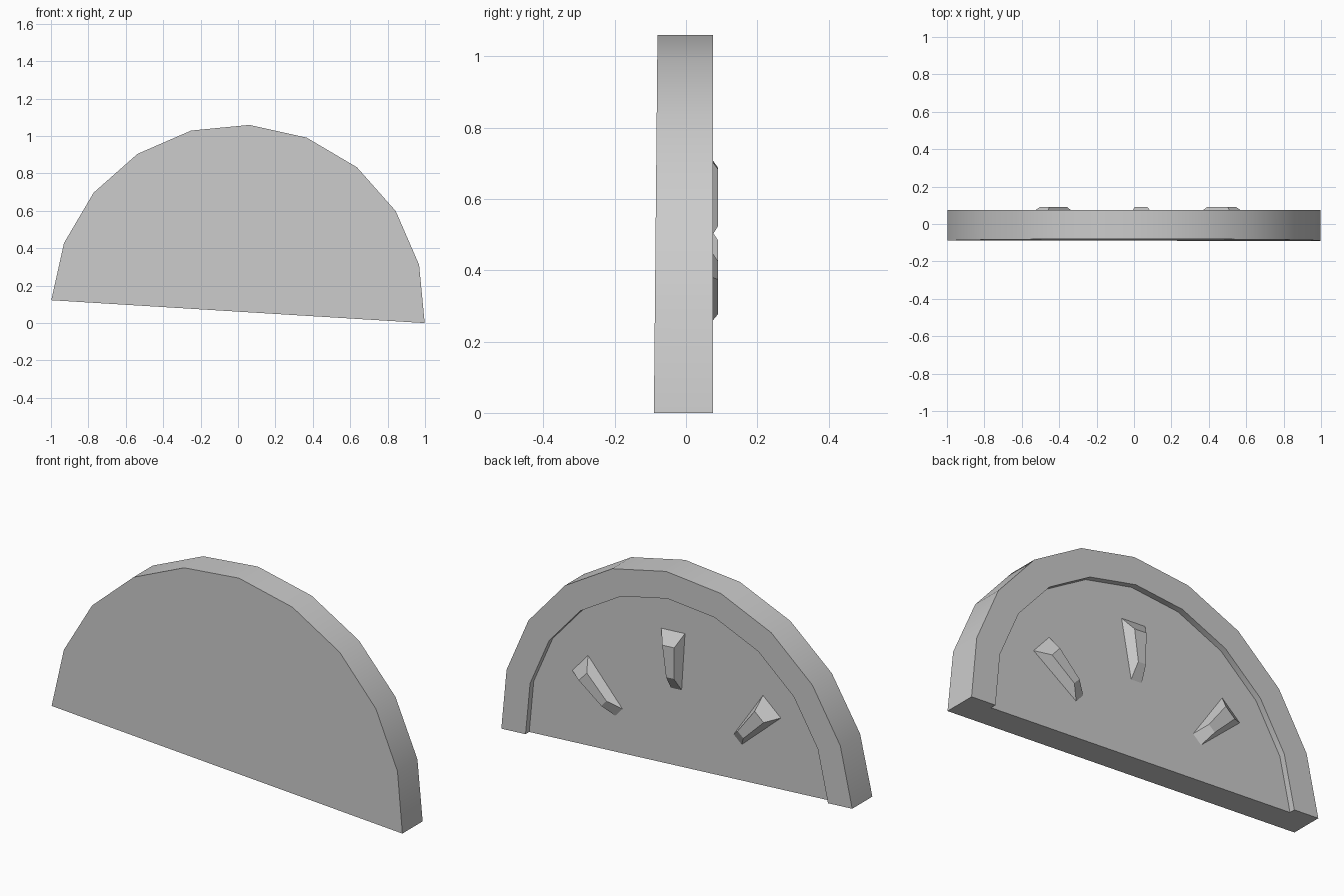
import bpy, bmesh
from math import radians, pi, cos, sin
from mathutils import Vector, Matrix

if "Cube" in bpy.data.objects:
    bpy.data.objects.remove(bpy.data.objects["Cube"], do_unlink=True)

TILT = radians(-3.5)      # the whole slice leans to one side
CENTRE = Vector((0, 0, 0.061))
FRONT, BACK, FLOOR, SEED_TOP = -0.09, 0.075, 0.045, 0.09
STEPS = 10

mat = bpy.data.materials.new("plain grey")
mat.use_nodes = True
grey = (0.6, 0.6, 0.6, 1)
mat.diffuse_color = grey
mat.node_tree.nodes["Principled BSDF"].inputs["Base Color"].default_value = grey


def finish(bm, name, smooth):
    bmesh.ops.recalc_face_normals(bm, faces=bm.faces)
    mesh = bpy.data.meshes.new(name)
    bm.to_mesh(mesh)
    bm.free()
    obj = bpy.data.objects.new(name, mesh)
    bpy.context.collection.objects.link(obj)
    mesh.materials.append(mat)
    if smooth:
        bpy.ops.object.select_all(action="DESELECT")
        obj.select_set(True)
        bpy.context.view_layer.objects.active = obj
        bpy.ops.object.shade_smooth_by_angle(angle=radians(30))
    return obj


def polar(radius, angle, y):
    return CENTRE + Vector((radius * cos(angle), y, radius * sin(angle)))


# Half-round slice: front disc, outer rind, raised rim and sunken back
bm = bmesh.new()
profile = [(1.0, FRONT), (1.0, BACK), (0.862, BACK), (0.862, FLOOR)]
arcs = [[bm.verts.new(polar(r, TILT + pi * i / STEPS, y)) for i in range(STEPS + 1)]
        for r, y in profile]
bm.faces.new(arcs[0])
bm.faces.new(arcs[-1])
for a, b in zip(arcs, arcs[1:]):
    for i in range(STEPS):
        bm.faces.new((a[i], a[i + 1], b[i + 1], b[i]))
# Flat cut edge along the bottom
bm.faces.new([arc[0] for arc in arcs] + [arc[-1] for arc in reversed(arcs)])
# The front leans back slightly towards the top
for v in arcs[0]:
    v.co.y += 0.0095 * v.co.z
finish(bm, "fruit_slice", True)


# Seeds: tapered wedges, wide at the outer end
def seed(name, place, heading):
    bm = bmesh.new()
    base = [(-0.15, -0.031), (0.15, -0.069), (0.15, 0.069), (-0.15, 0.031)]
    top = [(-0.075, -0.022), (0.085, -0.034), (0.085, 0.034), (-0.075, 0.022)]
    middle = polar(0.54, place, 0)
    turn = Matrix.Rotation(-heading, 3, "Y")
    rings = [[bm.verts.new(middle + turn @ Vector((u, y, w))) for u, w in ring]
             for ring, y in ((base, FLOOR - 0.002), (top, SEED_TOP))]
    low, high = rings
    bm.faces.new(low)
    bm.faces.new(high)
    for i in range(4):
        j = (i + 1) % 4
        bm.faces.new((low[i], low[j], high[j], high[i]))
    finish(bm, name, False)


for name, side in (("left_seed", -1), ("middle_seed", 0), ("right_seed", 1)):
    upright = TILT + pi / 2
    seed(name, upright + side * radians(55), upright + side * radians(45))
